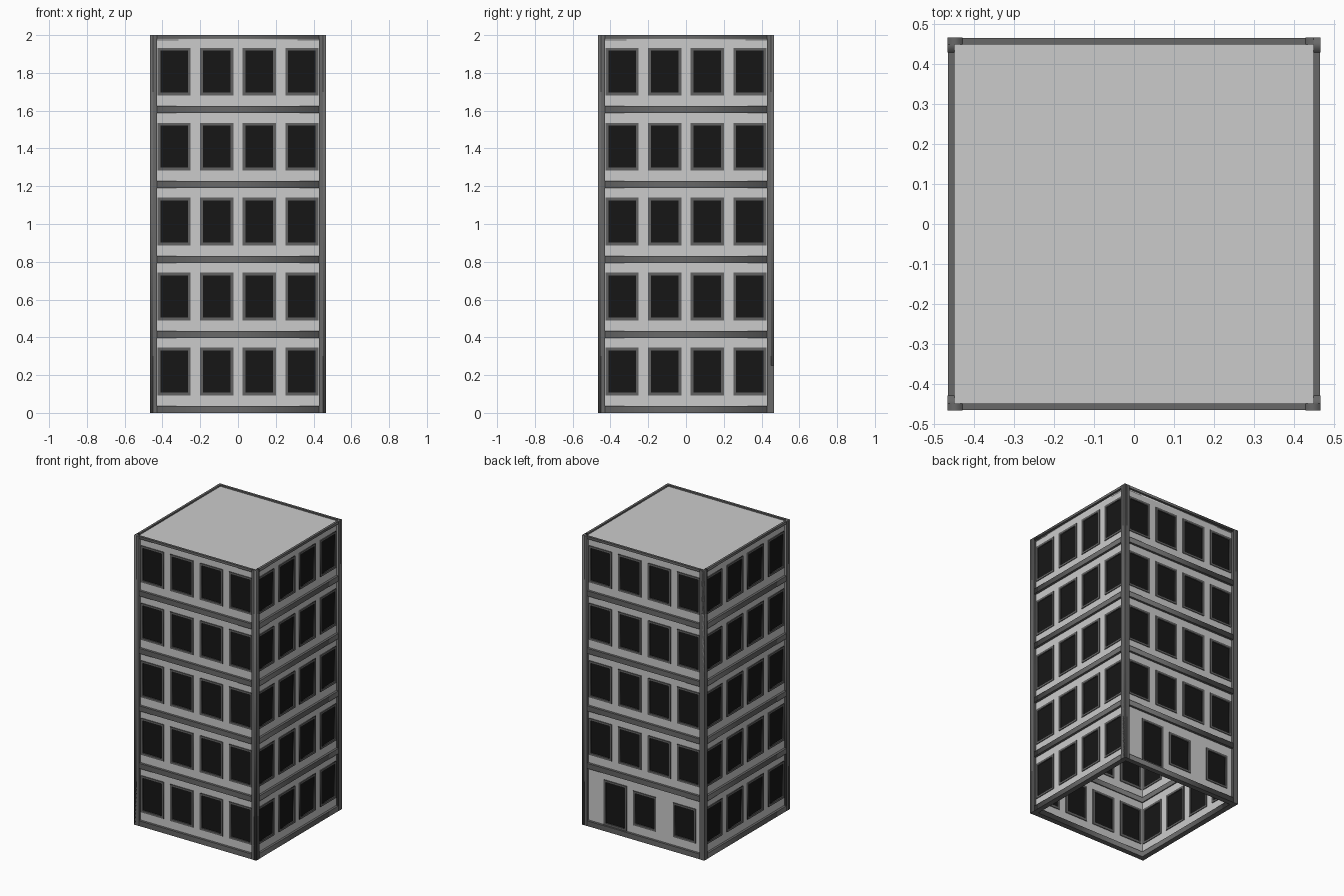
import bpy, bmesh
from math import radians
from mathutils import Matrix

if "Cube" in bpy.data.objects:
    bpy.data.objects.remove(bpy.data.objects["Cube"])

OUT, WALL, POST = 0.467, 0.45, 0.43     # trim face, wall face, inner edge of corner trim
PITCH, FLOORS, TOP = 0.397, 5, 2.0
BAND = 0.036


def material(name, v):
    m = bpy.data.materials.new(name)
    m.diffuse_color = (v, v, v, 1)
    m.use_nodes = True
    m.node_tree.nodes["Principled BSDF"].inputs["Base Color"].default_value = m.diffuse_color
    return m


trim_mat = material("dark_trim", 0.14)
frame_mat = material("window_trim", 0.12)
glass_mat = material("black_glass", 0.008)


def rect(cx, z0, z1, w, inset=0.0):
    return (cx - w / 2 + inset, z0 + inset, cx + w / 2 - inset, z1 - inset)


def panel(name, rects, d0, d1, matrix, mat=None):
    """Filled flat outline (nested rectangles become holes), from depth d0 to d1."""
    cu = bpy.data.curves.new(name, 'CURVE')
    cu.dimensions = '2D'
    cu.fill_mode = 'BOTH'
    cu.extrude = (d1 - d0) / 2
    for x0, y0, x1, y1 in rects:
        s = cu.splines.new('POLY')
        s.points.add(3)
        for p, (x, y) in zip(s.points, ((x0, y0), (x1, y0), (x1, y1), (x0, y1))):
            p.co = (x, y, 0, 1)
        s.use_cyclic_u = True
    if mat:
        cu.materials.append(mat)
    ob = bpy.data.objects.new(name, cu)
    bpy.context.collection.objects.link(ob)
    ob.matrix_world = matrix @ Matrix.Translation((0, 0, (d0 + d1) / 2))
    bpy.ops.object.select_all(action='DESELECT')
    ob.select_set(True)
    bpy.context.view_layer.objects.active = ob
    bpy.ops.object.convert(target='MESH')
    return bpy.context.object


def square(h):
    return (-h, -h, h, h)


# Four sides: openings, wall, frames, glass and corner trim
W = 0.175
for k, side in enumerate(("front", "right", "back", "left")):
    m = Matrix.Rotation(radians(90 * k), 4, 'Z') @ Matrix.Rotation(radians(90), 4, 'X')
    openings = []
    for f in range(FLOORS):
        z = f * PITCH
        if side == "back" and f == 0:
            # entrance floor: a door and two windows
            openings += [rect(-0.225, BAND, 0.347, W),
                         rect(0.0, 0.093, 0.33, W),
                         rect(0.305, 0.093, 0.33, W)]
        else:
            openings += [rect(c, z + 0.092, z + 0.345, W)
                         for c in (-0.338, -0.1125, 0.1125, 0.338)]
    inner = [(a + 0.015, b + 0.015, c - 0.015, d - 0.015) for a, b, c, d in openings]
    panel(side + "_wall", [(-WALL, 0.01, WALL, 1.985)] + openings, WALL - 0.013, WALL, m)
    panel(side + "_window_frames", openings + inner, WALL - 0.018, WALL + 0.005, m, frame_mat)
    panel(side + "_glass", inner, WALL - 0.012, WALL - 0.002, m, glass_mat)
    panel(side + "_corner_trim",
          [(-OUT, 0, -POST, TOP), (POST, 0, OUT, TOP)], WALL, OUT, m, trim_mat)

# Horizontal bands at each floor line, and the thin roof rim
flat = Matrix.Identity(4)
for f in range(FLOORS):
    z = f * PITCH
    panel(f"floor_band_{f}", [square(OUT - 0.001), square(POST)], z, z + BAND, flat, trim_mat)
panel("roof_rim", [square(OUT - 0.001), square(WALL)], 1.983, TOP, flat, trim_mat)

# Roof slab, slightly below the rim
panel("roof", [square(WALL)], 1.975, 1.99, flat)
